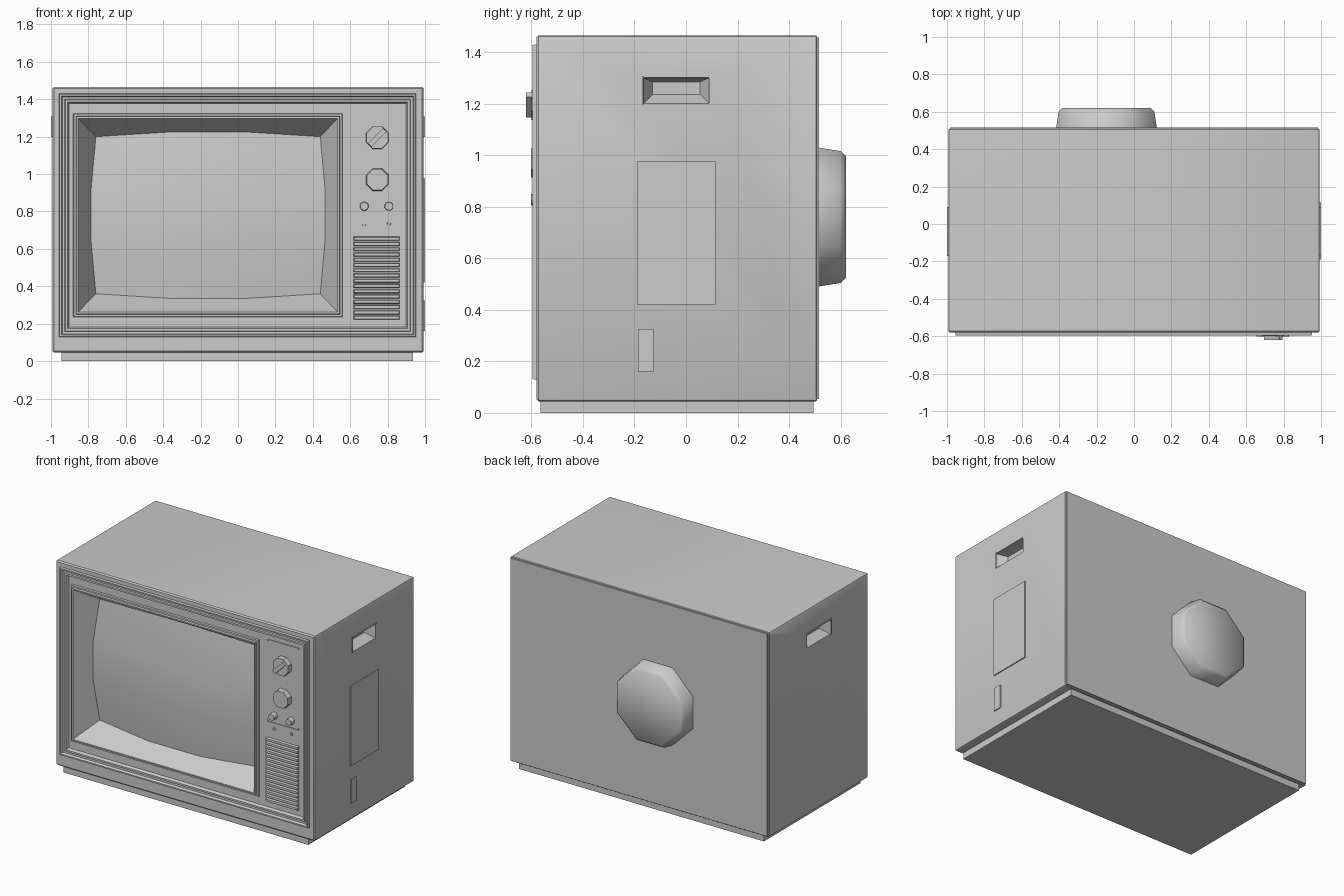
import bpy, bmesh, math
from mathutils import Matrix, Vector

cube = bpy.data.objects.get("Cube")
if cube:
    bpy.data.objects.remove(cube, do_unlink=True)

grey = bpy.data.materials.new("plain_grey")
grey.use_nodes = True
colour = (0.6, 0.6, 0.6, 1)
grey.diffuse_color = colour
grey.node_tree.nodes["Principled BSDF"].inputs["Base Color"].default_value = colour


def finish(name, bm, angle=30):
    bmesh.ops.recalc_face_normals(bm, faces=bm.faces)
    mesh = bpy.data.meshes.new(name)
    bm.to_mesh(mesh)
    bm.free()
    mesh.materials.append(grey)
    obj = bpy.data.objects.new(name, mesh)
    bpy.context.collection.objects.link(obj)
    smooth(obj, angle)
    return obj


def smooth(obj, angle):
    bpy.ops.object.select_all(action='DESELECT')
    obj.select_set(True)
    bpy.context.view_layer.objects.active = obj
    bpy.ops.object.shade_smooth_by_angle(angle=math.radians(angle))


def loft(bm, loops, cap_start=True, cap_end=True):
    """Skin a row of equal-length point loops; returns the last ring."""
    rings = [[bm.verts.new(p) for p in loop] for loop in loops]
    n = len(rings[0])
    for a, b in zip(rings, rings[1:]):
        for i in range(n):
            j = (i + 1) % n
            bm.faces.new((a[i], a[j], b[j], b[i]))
    if cap_start:
        bm.faces.new(rings[0])
    if cap_end:
        bm.faces.new(rings[-1])
    return rings[-1]


def rect(x0, x1, z0, z1, y, inset=0):
    x0, x1, z0, z1 = x0 + inset, x1 - inset, z0 + inset, z1 - inset
    return [(x0, y, z0), (x1, y, z0), (x1, y, z1), (x0, y, z1)]


def box(name, x0, x1, y0, y1, z0, z1):
    bm = bmesh.new()
    loft(bm, [rect(x0, x1, z0, z1, y) for y in (y0, y1)])
    return finish(name, bm)


def turned(name, x, z, profile, sides=8, angle=30):
    """Many-sided solid along y from (half width, y) pairs, flats facing up."""
    bm = bmesh.new()
    loops = []
    for half, y in profile:
        r = half / math.cos(math.pi / sides)
        turns = [(i + 0.5) * math.tau / sides for i in range(sides)]
        loops.append([(x + r * math.cos(t), y, z + r * math.sin(t)) for t in turns])
    loft(bm, loops)
    return finish(name, bm, angle)


# Cabinet: one skin from the back, round the front trim, into the screen
shell = (-0.993, 0.993, 0.045, 1.465)
trim = (-0.957, 0.953, 0.128, 1.43)
bezel = (-0.867, 0.545, 0.25, 1.31)
PANEL = -0.565
bm = bmesh.new()
opening = loft(bm, [
    rect(*shell, 0.508, 0.004), rect(*shell, 0.504),
    rect(*shell, -0.572), rect(*shell, -0.58, 0.008),
    rect(*trim, -0.58), rect(*trim, -0.595, 0.003),
    rect(*trim, -0.595, 0.012), rect(*trim, -0.577, 0.018),
    rect(*trim, -0.577, 0.03), rect(*trim, -0.585, 0.034),
    rect(*trim, -0.585, 0.046), rect(*trim, PANEL, 0.054),
    rect(*bezel, PANEL, -0.014), rect(*bezel, -0.576, -0.011),
    rect(*bezel, -0.576), rect(*bezel, -0.588, 0.003),
    rect(*bezel, -0.588, 0.012), rect(*bezel, -0.58, 0.016),
], cap_end=False)

# Bulging picture tube joined to the opening by sloped walls
steps = (-1, -1 / 3, 1 / 3, 1)
tube = []
for t in steps:
    row = []
    for s in steps:
        bs, bt = abs(s) < 1, abs(t) < 1
        row.append(bm.verts.new((-0.16 + 0.6 * s * (1 + 0.042 * bt),
                                 -0.43 - 0.035 * (bs + bt),
                                 0.78 + 0.42 * t * (1 + 0.06 * bs))))
    tube.append(row)
for a, b in zip(tube, tube[1:]):
    for i in range(3):
        bm.faces.new((a[i], a[i + 1], b[i + 1], b[i]))
borders = [tube[0], [r[3] for r in tube], tube[3][::-1], [r[0] for r in tube[::-1]]]
for i, border in enumerate(borders):
    bm.faces.new([opening[i], opening[(i + 1) % 4]] + border[::-1])

# Rounded long edges of the cabinet
long_edges = [e for e in bm.edges if abs(e.verts[0].co.y - e.verts[1].co.y) > 1]
bmesh.ops.bevel(bm, geom=long_edges, offset=0.012, segments=2, affect='EDGES', profile=0.5)
cabinet = finish("cabinet", bm, 25)

# Hand grips: tapered pockets cut in both sides, each with a thin rim
for side, label in ((1, "left"), (-1, "right")):
    bm = bmesh.new()
    loops = []
    for x, y0, y1, z0, z1 in ((1.02, -0.165, 0.09, 1.2, 1.3),
                              (0.99, -0.165, 0.09, 1.2, 1.3),
                              (0.93, -0.13, 0.055, 1.235, 1.285)):
        loops.append([(side * x, y0, z0), (side * x, y1, z0),
                      (side * x, y1, z1), (side * x, y0, z1)])
    loft(bm, loops)
    cutter = finish("grip_cutter", bm)
    cutter.hide_render = True
    mod = cabinet.modifiers.new("grip", 'BOOLEAN')
    mod.operation = 'DIFFERENCE'
    mod.solver = 'EXACT'
    mod.object = cutter
    bpy.context.view_layer.objects.active = cabinet
    bpy.ops.object.modifier_apply(modifier=mod.name)
    bpy.data.objects.remove(cutter, do_unlink=True)
    xa, xb = sorted((side * 0.99, side * 0.999))
    box(label + "_grip_front_rim", xa, xb, -0.171, -0.165, 1.197, 1.308)
    box(label + "_grip_top_rim", xa, xb, -0.165, 0.09, 1.3, 1.304)
smooth(cabinet, 25)

# Base, back panel and picture tube cover
box("base", -0.945, 0.935, -0.565, 0.495, 0, 0.05)
box("back_panel", -0.985, 0.985, 0.5, 0.517, 0.053, 1.457)
turned("tube_cover", -0.147, 0.76,
       [(0.27, 0.51), (0.256, 0.6), (0.236, 0.62)], angle=50)

# Plates on the left side
box("side_plate", 0.99, 1.0, -0.19, 0.115, 0.42, 0.975)
box("small_side_plate", 0.99, 1.0, -0.187, -0.127, 0.16, 0.325)

# Control panel: two dials, small knobs and screws
turned("upper_dial", 0.745, 1.195, [(0.06, PANEL), (0.058, -0.6)])
pointer = box("dial_pointer", -0.056, 0.056, -0.62, -0.595, -0.013, 0.013)
pointer.data.transform(Matrix.Translation(Vector((0.745, 0, 1.195)))
                       @ Matrix.Rotation(math.radians(-45), 4, 'Y'))
turned("lower_dial", 0.745, 0.97, [(0.06, PANEL), (0.056, -0.602)])
for x, label in ((0.675, "right"), (0.807, "left")):
    turned(label + "_small_knob", x, 0.828, [(0.023, PANEL), (0.021, -0.602)], 10, 40)
    turned(label + "_screw", x, 0.735, [(0.01, PANEL), (0.009, -0.572)], 8, 50)

# Thin brackets framing the controls
for z, drop, label in ((1.343, -0.012, "top"), (0.775, 0.012, "bottom")):
    box(label + "_bracket", 0.62, 0.862, -0.57, PANEL, z - 0.002, z + 0.002)
    z0, z1 = sorted((z, z + drop))
    for x in (0.62, 0.858):
        box(label + "_bracket_end", x, x + 0.004, -0.57, PANEL, z0, z1)

# Speaker grille slats
slats = 16
for i in range(slats):
    z = 0.222 + i * 0.45 / slats
    bm = bmesh.new()
    loft(bm, [rect(0.618, 0.864, z, z + 0.021, PANEL),
              rect(0.62, 0.862, z + 0.003, z + 0.018, -0.582)])
    finish("grille_slat", bm)
